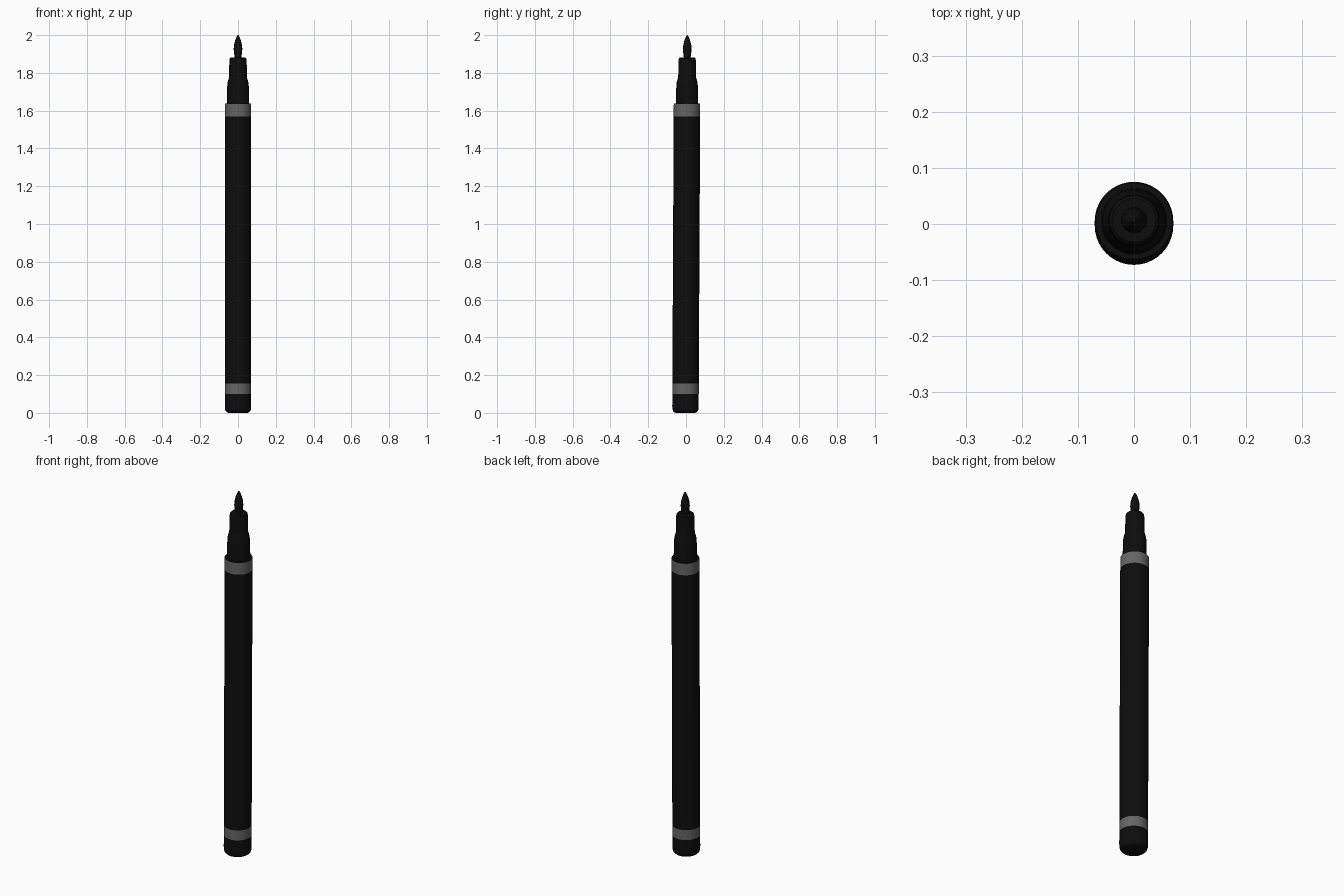
import bpy, bmesh, math

if "Cube" in bpy.data.objects:
    bpy.data.objects.remove(bpy.data.objects["Cube"])

SIDES = 40


def material(name, v):
    m = bpy.data.materials.new(name)
    m.diffuse_color = (v, v, v, 1)
    m.use_nodes = True
    m.node_tree.nodes["Principled BSDF"].inputs["Base Color"].default_value = m.diffuse_color
    return m


black = material("black_plastic", 0.004)
grey = material("grey_band", 0.13)


def lathe(name, profile, mat):
    """Spin (radius, z) points from bottom to top; zero radius closes to a pole."""
    bm = bmesh.new()
    rings = []
    for r, z in profile:
        cy = -0.003 + 0.005 * z          # the pen leans very slightly to the back
        if r == 0:
            rings.append([bm.verts.new((0, cy, z))] * SIDES)
        else:
            rings.append([bm.verts.new((r * math.cos(2 * math.pi * i / SIDES),
                                        cy + r * math.sin(2 * math.pi * i / SIDES), z))
                          for i in range(SIDES)])
    for low, high in zip(rings, rings[1:]):
        for i in range(SIDES):
            j = (i + 1) % SIDES
            loop = list(dict.fromkeys((low[i], low[j], high[j], high[i])))
            bm.faces.new(loop)
    me = bpy.data.meshes.new(name)
    bm.to_mesh(me)
    bm.free()
    ob = bpy.data.objects.new(name, me)
    bpy.context.collection.objects.link(ob)
    me.materials.append(mat)
    bpy.context.view_layer.objects.active = ob
    ob.select_set(True)
    bpy.ops.object.shade_smooth_by_angle(angle=math.radians(35))
    ob.select_set(False)


R = 0.07
# rounded closed end
lathe("end_cap", [(0, 0), (0.05, 0), (0.059, 0.003), (0.066, 0.010),
                  (0.069, 0.02), (R, 0.035), (R, 0.10)], black)
# barrel between two grey bands
lathe("lower_band", [(R, 0.10), (R, 0.155)], grey)
lathe("barrel", [(R, 0.155), (R, 1.57)], black)
lathe("upper_band", [(R, 1.57), (R, 1.634)], grey)
# shoulder, grip and collar
lathe("grip", [(R, 1.634), (0.068, 1.637), (0.059, 1.637), (0.057, 1.73),
               (0.055, 1.75), (0.048, 1.775), (0.047, 1.79), (0.046, 1.865),
               (0.044, 1.877), (0.039, 1.882), (0.018, 1.882)], black)
# fibre nib
lathe("nib", [(0.018, 1.882), (0.021, 1.905), (0.023, 1.925), (0.021, 1.948),
              (0.015, 1.972), (0.007, 1.992), (0.004, 1.998), (0, 2.0)], black)
